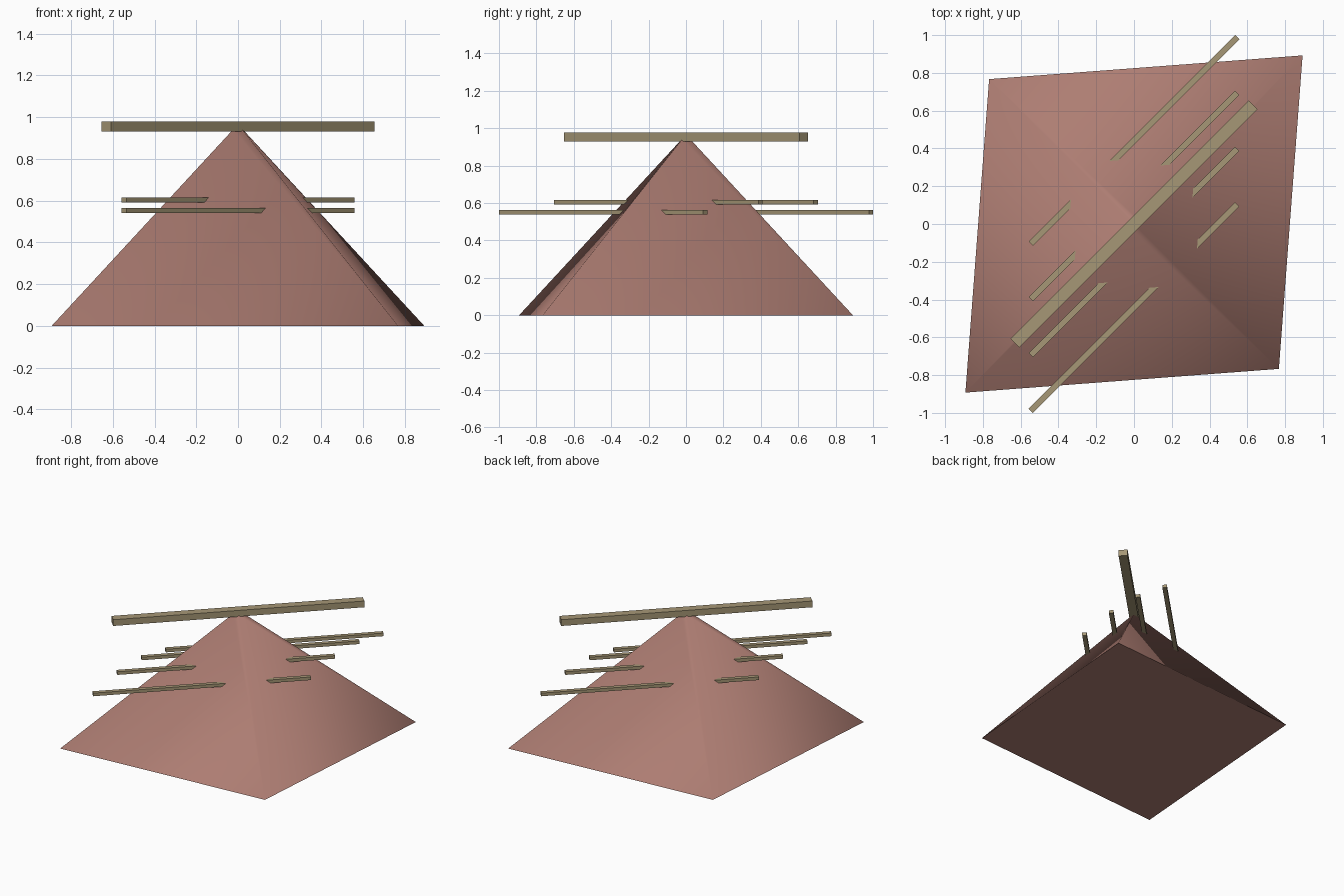
import bpy, bmesh
from math import radians, sqrt
from mathutils import Matrix

if "Cube" in bpy.data.objects:
    bpy.data.objects.remove(bpy.data.objects["Cube"])

DIAG = Matrix.Rotation(radians(45), 4, 'Z')


def material(name, color):
    m = bpy.data.materials.new(name)
    m.diffuse_color = (*color, 1)
    m.use_nodes = True
    m.node_tree.nodes["Principled BSDF"].inputs["Base Color"].default_value = m.diffuse_color
    return m


def finish(name, bm, mat):
    mesh = bpy.data.meshes.new(name)
    bm.to_mesh(mesh)
    bm.free()
    mesh.materials.append(mat)
    ob = bpy.data.objects.new(name, mesh)
    bpy.context.collection.objects.link(ob)
    return ob


def diagonal_bar(name, y, z, length, width, height):
    """Box running along the x = y diagonal, centred on (0, y, z)."""
    bm = bmesh.new()
    bmesh.ops.create_cube(bm, size=1, matrix=Matrix.Translation((0, y, z)) @ DIAG
                          @ Matrix.Diagonal((length, width, height, 1)))
    return finish(name, bm, wood)


clay = material("roof_clay", (0.42, 0.205, 0.17))
wood = material("beam_wood", (0.38, 0.31, 0.18))

# Four-sided roof, stretched along one diagonal, with a tiny flat tip
H = 0.94
bm = bmesh.new()
bmesh.ops.create_cone(bm, cap_ends=True, segments=4, radius1=1, radius2=0.027, depth=H,
                      matrix=Matrix.Translation((0, 0, H / 2)))
r = max(v.co.x for v in bm.verts)
on_axis = any(abs(v.co.y) < 1e-4 for v in bm.verts)
if not on_axis:
    bm.transform(DIAG)
bm.transform(DIAG @ Matrix.Diagonal((0.8925 * sqrt(2), 0.767 * sqrt(2), 1, 1)))
roof = finish("roof", bm, clay)

# Smooth hips, sharp base rim
bpy.context.view_layer.objects.active = roof
roof.select_set(True)
bpy.ops.object.shade_smooth_by_angle(angle=radians(85))

# Ridge beam resting on the tip
diagonal_bar("ridge_beam", 0, 0.954, 1.783, 0.064, 0.048)

# Poles passing right through the roof, inner pair higher than outer pair
for side, label in ((1, "back"), (-1, "front")):
    diagonal_bar(f"inner_pole_{label}", side * 0.148, 0.604, 1.545, 0.032, 0.024)
    diagonal_bar(f"outer_pole_{label}", side * 0.443, 0.552, 1.545, 0.032, 0.024)
